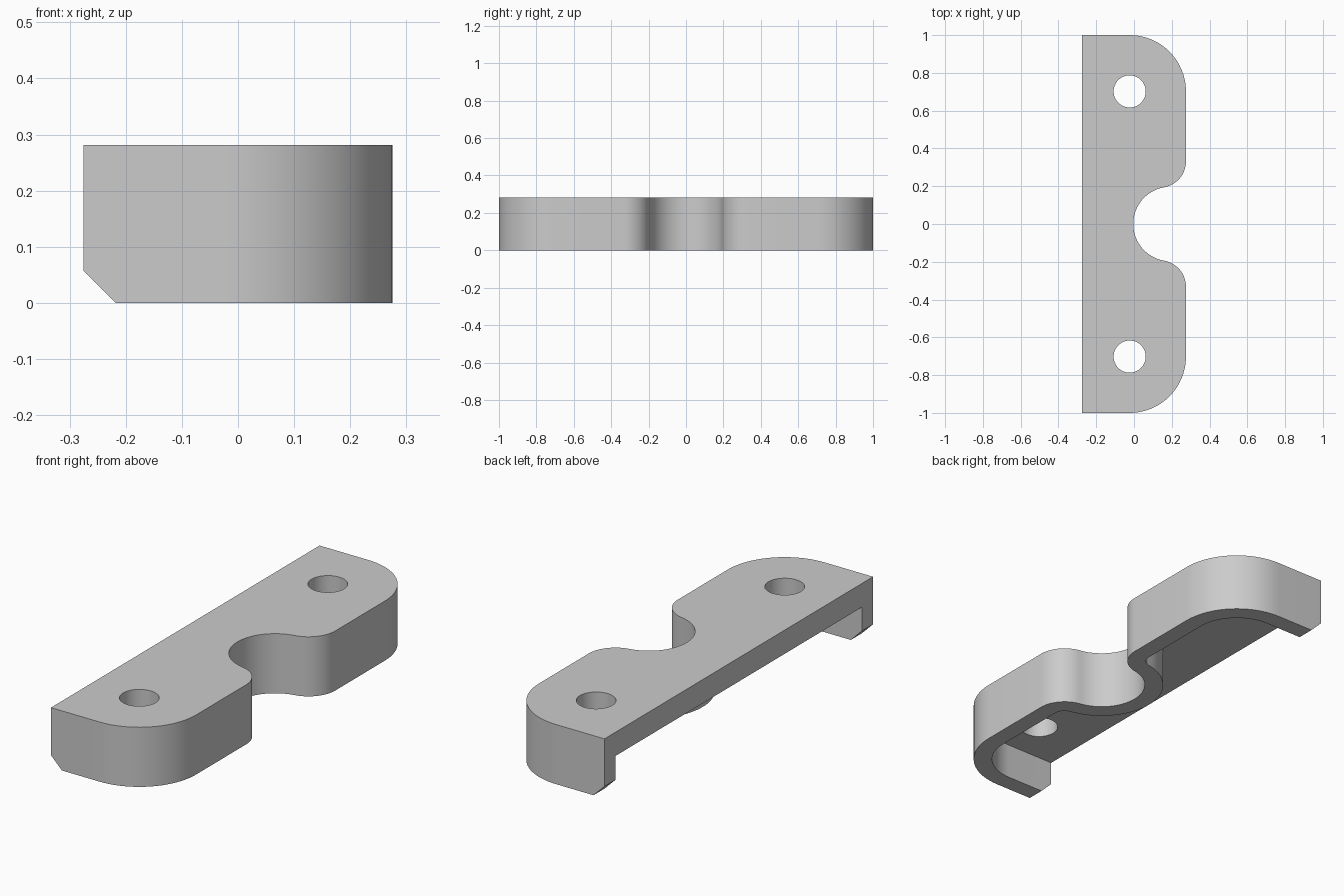
import bpy
import bmesh
from math import cos, sin, pi, sqrt, atan2, radians

cube = bpy.data.objects.get("Cube")
if cube:
    bpy.data.objects.remove(cube, do_unlink=True)

HEIGHT = 0.281
HALF_W = 0.275
PLATE = 0.112
WALL = 0.084
CHAMFER = 0.057
CORNER_R, NOTCH_R, FILLET_R = 0.298, 0.197, 0.14
NOTCH_X = 0.193
HOLE_R = 0.085
# The screw holes share their centres with the rounded corners
CORNER_X, CORNER_Y = HALF_W - CORNER_R, 1 - CORNER_R

grey = bpy.data.materials.new("matte grey")
grey.use_nodes = True
colour = (0.6, 0.6, 0.6, 1)
grey.diffuse_color = colour
grey.node_tree.nodes["Principled BSDF"].inputs["Base Color"].default_value = colour


def arc(cx, cy, r, start, end, steps):
    angles = [start + (end - start) * i / steps for i in range(steps + 1)]
    return [(cx + r * cos(a), cy + r * sin(a)) for a in angles]


def outline(inset, back_x):
    """Bracket outline moved inwards by inset, with its straight back at back_x."""
    fx = HALF_W - FILLET_R
    fy = sqrt((NOTCH_R + FILLET_R) ** 2 - (fx - NOTCH_X) ** 2)
    meet = atan2(fy, fx - NOTCH_X)
    half = [(back_x, 1 - inset)]
    half += arc(CORNER_X, CORNER_Y, CORNER_R - inset, pi / 2, 0, 20)
    half += arc(fx, fy, FILLET_R - inset, 0, meet - pi, 16)
    half += arc(NOTCH_X, 0, NOTCH_R + inset, meet, pi, 20)[1:]
    return half + [(x, -y) for x, y in reversed(half[:-1])]


def prism(name, points, z0, z1):
    bm = bmesh.new()
    face = bm.faces.new([bm.verts.new((x, y, z0)) for x, y in points])
    result = bmesh.ops.extrude_face_region(bm, geom=[face])
    top = [v for v in result["geom"] if isinstance(v, bmesh.types.BMVert)]
    bmesh.ops.translate(bm, verts=top, vec=(0, 0, z1 - z0))
    bmesh.ops.recalc_face_normals(bm, faces=bm.faces)
    mesh = bpy.data.meshes.new(name)
    bm.to_mesh(mesh)
    bm.free()
    mesh.materials.append(grey)
    obj = bpy.data.objects.new(name, mesh)
    bpy.context.collection.objects.link(obj)
    return obj


# Solid body
bracket = prism("bracket", outline(0, -HALF_W), 0, HEIGHT)

# Hollow underside, open at the back edge
cutters = [prism("cavity_cutter", outline(WALL, -HALF_W - 0.1), -0.1, HEIGHT - PLATE)]

# Screw holes
for side, y in (("left", CORNER_Y), ("right", -CORNER_Y)):
    circle = arc(CORNER_X, y, HOLE_R, 0, 2 * pi, 48)[:-1]
    cutters.append(prism(side + "_hole_cutter", circle, -0.1, HEIGHT + 0.1))

# Sloped lower corners of the end walls
s = CHAMFER / sqrt(2)
wedge = prism("chamfer_cutter", [(-0.2, -1.1), (s, -1.1), (s, 1.1), (-0.2, 1.1)], -0.2, 0.2)
wedge.rotation_euler.y = radians(-45)
wedge.location.x = -HALF_W
cutters.append(wedge)

for cutter in cutters:
    cutter.hide_render = True
    cut = bracket.modifiers.new(cutter.name, "BOOLEAN")
    cut.operation = "DIFFERENCE"
    cut.solver = "EXACT"
    cut.object = cutter

# Apply the cuts and remove the cutters
bpy.ops.object.select_all(action="DESELECT")
bpy.context.view_layer.objects.active = bracket
bracket.select_set(True)
for name in [m.name for m in bracket.modifiers]:
    bpy.ops.object.modifier_apply(modifier=name)
for cutter in cutters:
    bpy.data.objects.remove(cutter, do_unlink=True)
bpy.ops.object.shade_smooth_by_angle(angle=radians(30))
